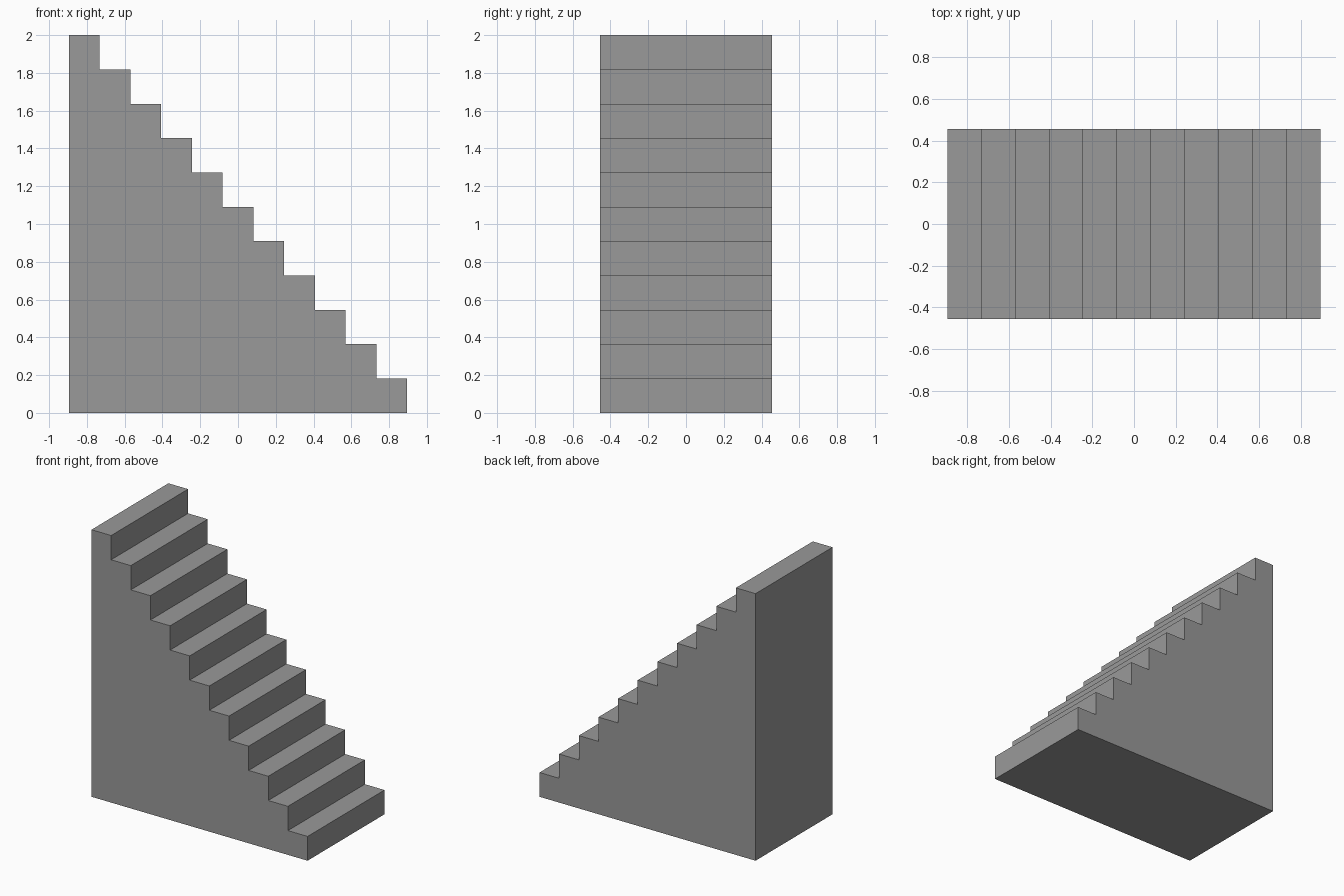
import bpy, bmesh

if "Cube" in bpy.data.objects:
    bpy.data.objects.remove(bpy.data.objects["Cube"])

STEPS = 11
X0, X1 = -0.895, 0.895
HALF_W = 0.455
RUN = (X1 - X0) / STEPS
RISE = 2.0 / STEPS

grey = bpy.data.materials.new("stone_grey")
grey.diffuse_color = (0.32, 0.32, 0.32, 1)
grey.use_nodes = True
grey.node_tree.nodes["Principled BSDF"].inputs["Base Color"].default_value = grey.diffuse_color

# Side profile of the staircase: base line, then risers and treads going up to the left
profile = [(X0, 0.0), (X1, 0.0)]
for i in range(STEPS):
    x, z = X1 - i * RUN, (i + 1) * RISE
    profile += [(x, z), (x - RUN, z)]

# Solid block of stairs, extruded from the profile
bm = bmesh.new()
face = bm.faces.new([bm.verts.new((x, -HALF_W, z)) for x, z in profile])
ext = bmesh.ops.extrude_face_region(bm, geom=[face], use_keep_orig=True)
new_verts = [g for g in ext["geom"] if isinstance(g, bmesh.types.BMVert)]
bmesh.ops.translate(bm, vec=(0, 2 * HALF_W, 0), verts=new_verts)
bmesh.ops.recalc_face_normals(bm, faces=bm.faces)

mesh = bpy.data.meshes.new("staircase")
bm.to_mesh(mesh)
bm.free()
mesh.materials.append(grey)
bpy.context.collection.objects.link(bpy.data.objects.new("staircase", mesh))
